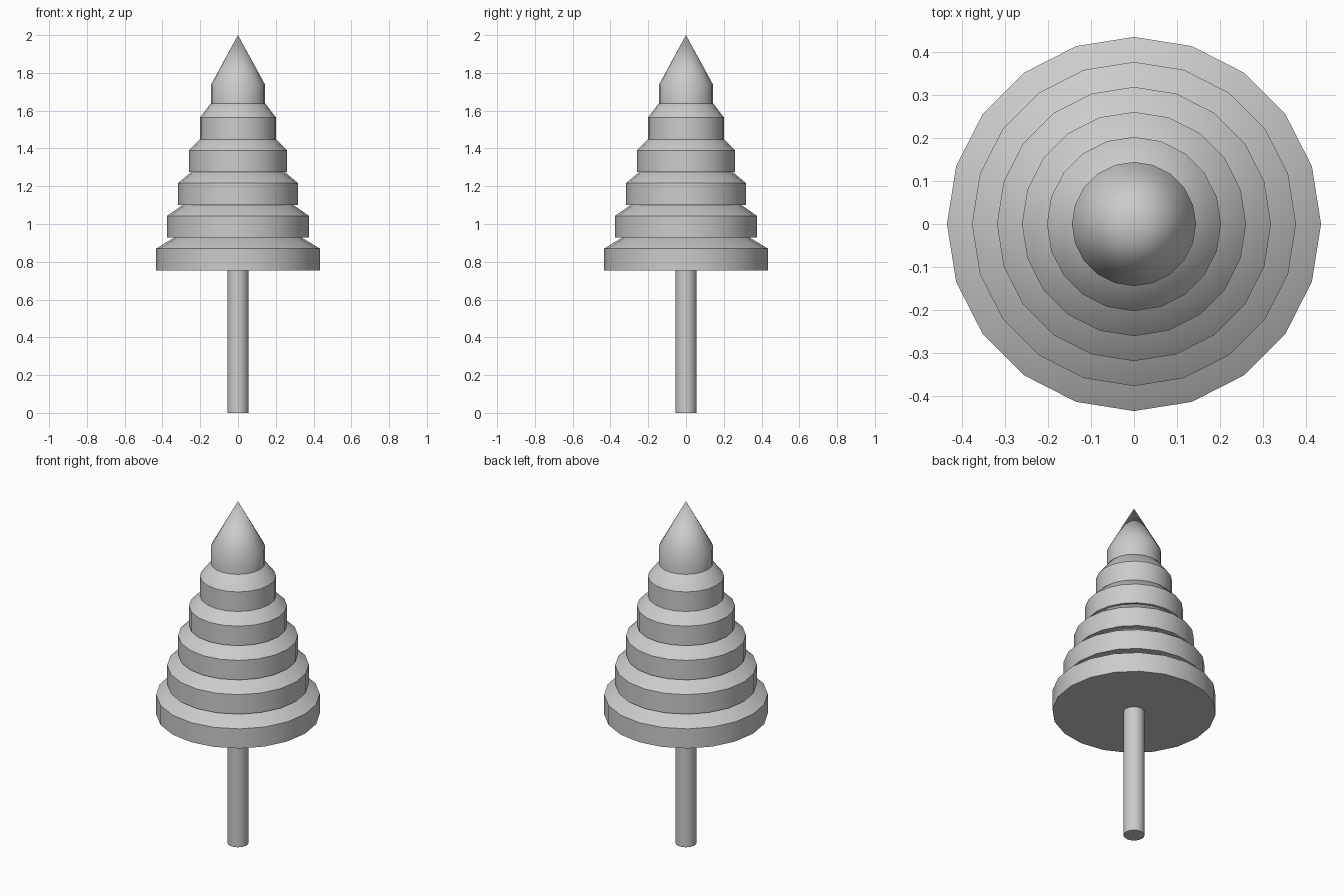
import bpy, bmesh
from math import cos, sin, pi, radians

if "Cube" in bpy.data.objects:
    bpy.data.objects.remove(bpy.data.objects["Cube"])

SIDES = 20


def lathe(name, profile, sides=SIDES):
    """Revolve (radius, z) points around z; radius 0 gives an apex."""
    bm = bmesh.new()
    rings = []
    for r, z in profile:
        if r == 0:
            rings.append([bm.verts.new((0, 0, z))] * sides)
        else:
            rings.append([bm.verts.new((r * cos(2 * pi * i / sides),
                                        r * sin(2 * pi * i / sides), z))
                          for i in range(sides)])
    for a, b in zip(rings, rings[1:]):
        for i in range(sides):
            j = (i + 1) % sides
            bm.faces.new(dict.fromkeys((a[i], a[j], b[j], b[i])))
    # flat end caps
    for ring in (rings[0], rings[-1]):
        if ring[0] is not ring[1]:
            bm.faces.new(ring)
    bmesh.ops.recalc_face_normals(bm, faces=bm.faces)
    mesh = bpy.data.meshes.new(name)
    bm.to_mesh(mesh)
    bm.free()
    obj = bpy.data.objects.new(name, mesh)
    bpy.context.collection.objects.link(obj)
    bpy.ops.object.select_all(action='DESELECT')
    obj.select_set(True)
    bpy.context.view_layer.objects.active = obj
    bpy.ops.object.shade_smooth_by_angle(angle=radians(30))
    return obj


# trunk
lathe("trunk", [(0.056, 0), (0.056, 0.77)])

# six foliage tiers: short drum with a cone on top, shrinking upward
for i in range(6):
    r = 0.434 - 0.058 * i
    z = 0.755 + 0.1733 * i
    lathe(f"foliage_tier_{i + 1}", [(r, z), (r, z + 0.1145), (0, z + 0.3785)])
